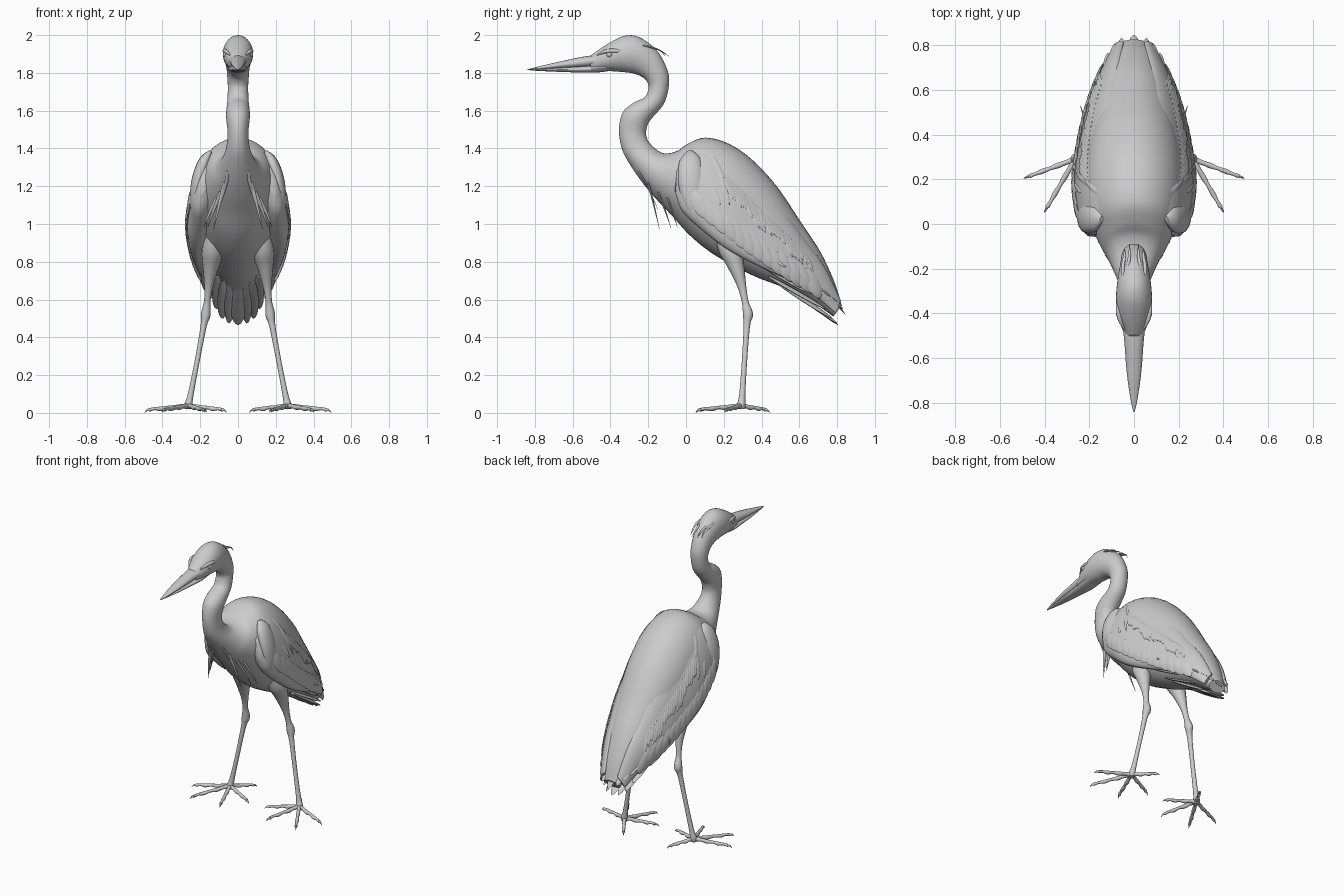
import bpy, bmesh, math, random
from mathutils import Vector as V
from mathutils.bvhtree import BVHTree

cube = bpy.data.objects.get("Cube")
if cube:
    bpy.data.objects.remove(cube)
random.seed(4)

grey = bpy.data.materials.new("plain_grey")
grey.use_nodes = True
grey.diffuse_color = (0.6, 0.6, 0.6, 1)
grey.node_tree.nodes["Principled BSDF"].inputs["Base Color"].default_value = (0.6, 0.6, 0.6, 1)


def spline(a, b, c, d, t):
    return 0.5 * (2 * b + (c - a) * t + (2 * a - 5 * b + 4 * c - d) * t ** 2
                  + (3 * b - a - 3 * c + d) * t ** 3)


def loft(bm, rings, sides=20, steps=5):
    """Skin smooth elliptical rings given as (low point, high point, half thickness)."""
    rings = [(V(a), V(b), w) for a, b, w in rings]
    n, dense = len(rings), []
    for i in range(n - 1):
        q = [rings[max(0, min(n - 1, i + k))] for k in (-1, 0, 1, 2)]
        for s in range(steps):
            dense.append([spline(*[r[k] for r in q], s / steps) for k in range(3)])
    dense.append(rings[-1])
    mids = [(a + b) / 2 for a, b, w in dense]
    loops = []
    for i, (a, b, w) in enumerate(dense):
        tangent = mids[min(i + 1, len(mids) - 1)] - mids[max(i - 1, 0)]
        u = (b - a) / 2
        v = u.cross(tangent).normalized() * max(w, 0.001)
        angles = [2 * math.pi * k / sides for k in range(sides)]
        loops.append([bm.verts.new(mids[i] + u * math.cos(t) + v * math.sin(t)) for t in angles])
    for p, q in zip(loops, loops[1:]):
        for k in range(sides):
            bm.faces.new((p[k], p[k - 1], q[k - 1], q[k]))
    bm.faces.new(loops[0])
    bm.faces.new(loops[-1][::-1])


def rod(bm, pts, axis, flat=1.0, sides=10, steps=4):
    """Tube through (x, y, z, radius) points, optionally flattened across the axis."""
    axis = V(axis).normalized()
    loft(bm, [(V(p[:3]) - axis * p[3], V(p[:3]) + axis * p[3], p[3] * flat) for p in pts],
         sides, steps)


VANE = ((0, 0.5), (0.25, 0.9), (0.5, 1), (0.75, 0.9), (0.93, 0.5), (1, 0.08))


def feather(bm, a, b, width, axis, flat=0.2):
    a, b = V(a), V(b)
    rod(bm, [(*a.lerp(b, t), width * k) for t, k in VANE], axis, flat, 8, 3)


def plane_rings(rows):
    return [((0, y1, z1), (0, y2, z2), w) for y1, z1, y2, z2, w in rows]


def finish(bm, name, mirror=False):
    bmesh.ops.recalc_face_normals(bm, faces=bm.faces)
    me = bpy.data.meshes.new(name)
    bm.to_mesh(me)
    bm.free()
    me.materials.append(grey)
    ob = bpy.data.objects.new(name, me)
    bpy.context.collection.objects.link(ob)
    if mirror:
        ob.modifiers.new("mirror", "MIRROR").use_mirror_merge = False
    bpy.ops.object.select_all(action="DESELECT")
    bpy.context.view_layer.objects.active = ob
    ob.select_set(True)
    bpy.ops.object.shade_smooth_by_angle(angle=math.radians(50))
    return me


# Head, curved neck and torso in one skin
bm = bmesh.new()
loft(bm, plane_rings([
    (-.51, 1.81, -.5, 1.895, .038), (-.42, 1.81, -.42, 1.95, .07), (-.34, 1.805, -.33, 1.995, .08),
    (-.27, 1.795, -.25, 1.99, .075), (-.22, 1.77, -.155, 1.92, .063), (-.2, 1.74, -.1, 1.82, .057),
    (-.2, 1.71, -.09, 1.74, .054), (-.22, 1.67, -.115, 1.64, .056), (-.28, 1.64, -.18, 1.56, .062),
    (-.335, 1.59, -.205, 1.52, .062), (-.355, 1.5, -.21, 1.465, .055), (-.34, 1.4, -.18, 1.415, .062),
    (-.3, 1.32, -.12, 1.375, .083), (-.235, 1.225, -.05, 1.385, .115),
    (-.165, 1.14, .01, 1.425, .155), (-.08, 1.05, .1, 1.457, .195), (.02, .94, .22, 1.428, .22),
    (.13, .85, .345, 1.345, .222), (.25, .78, .48, 1.2, .205), (.37, .72, .605, 1.015, .175),
    (.5, .67, .71, .855, .14), (.65, .6, .785, .695, .105), (.78, .51, .825, .57, .06)]), 36)
finish(bm, "head_neck_and_torso")

# Bill halves, meeting along the gape
bm = bmesh.new()
loft(bm, plane_rings([(-.42, 1.845, -.42, 1.9, .055), (-.53, 1.83, -.53, 1.888, .043),
                      (-.66, 1.824, -.66, 1.862, .033), (-.78, 1.818, -.78, 1.834, .016),
                      (-.84, 1.815, -.84, 1.819, .003)]), 16)
finish(bm, "upper_bill")
bm = bmesh.new()
loft(bm, plane_rings([(-.38, 1.815, -.38, 1.84, .05), (-.46, 1.803, -.46, 1.842, .05),
                      (-.55, 1.802, -.55, 1.836, .039), (-.66, 1.805, -.66, 1.829, .029),
                      (-.77, 1.81, -.77, 1.821, .014), (-.825, 1.813, -.825, 1.816, .003)]), 16)
finish(bm, "lower_bill")

# Eyes and brows
bm = bmesh.new()
eye = bmesh.ops.create_uvsphere(bm, u_segments=16, v_segments=10, radius=.018)
bmesh.ops.translate(bm, verts=eye["verts"], vec=(.062, -.405, 1.898))
finish(bm, "eyes", True)
bm = bmesh.new()
rod(bm, [(.042, -.47, 1.895, .004), (.062, -.43, 1.913, .01), (.071, -.38, 1.917, .011),
         (.072, -.33, 1.912, .004)], (0, 0, 1))
finish(bm, "brows", True)

# Crest plumes
bm = bmesh.new()
for x, y in ((.02, -.09), (.042, -.11)):
    rod(bm, [(x, -.27, 1.955, .004), (x + .008, -.2, 1.94, .008), (x, -.14, 1.92, .006),
             (x, y, 1.888, .001)], (1, 0, 0), .6)
finish(bm, "crest_plumes", True)

# Folded wings
bm = bmesh.new()
loft(bm, [
    ((.2, -.055, 1.16), (.165, -.05, 1.28), .02), ((.215, -.02, 1.07), (.13, .01, 1.37), .06),
    ((.22, .06, .99), (.1, .12, 1.395), .083), ((.235, .17, .9), (.09, .25, 1.345), .083),
    ((.23, .28, .83), (.085, .385, 1.225), .073), ((.21, .42, .76), (.08, .51, 1.085), .062),
    ((.18, .55, .7), (.075, .63, .915), .048), ((.13, .68, .62), (.065, .73, .775), .034),
    ((.09, .79, .53), (.05, .815, .605), .014)], 28)
wing = finish(bm, "wings", True)
wing_tree = BVHTree.FromPolygons([v.co.copy() for v in wing.vertices],
                                 [tuple(p.vertices) for p in wing.polygons])


def on_wing(y, z, lift):
    """Point and normal on the outer wing surface at a given side position."""
    hit, normal = wing_tree.ray_cast(V((1, y, z)), V((-1, 0, 0)))[:2]
    if hit is None:
        near, normal = wing_tree.find_nearest(V((.25, y, z)))[:2]
        hit = V((near.x, y, z))
    if normal.x < 0:
        normal = -normal
    return hit + normal * lift, normal


def wing_feather(bm, start, end, width, lift):
    """Feather that hugs the wing from start to end, given as (y, z)."""
    start, end = V(start), V(end)
    spots = [on_wing(*start.lerp(end, t), lift * t) for t, k in VANE]
    axis = spots[2][1].cross(spots[-1][0] - spots[0][0])
    rod(bm, [(*p, width * k) for (p, n), (t, k) in zip(spots, VANE)], axis, .22, 8, 3)


# Broad shoulder pads at the wing bend
bm = bmesh.new()
rod(bm, [(.145, .02, 1.385, .015), (.172, .022, 1.34, .056), (.2, .026, 1.26, .07),
         (.217, .035, 1.17, .067), (.224, .05, 1.08, .05), (.222, .07, 1.02, .012)],
    (-.1, 1, .1), .55, 16)
finish(bm, "shoulders", True)

# Covert feathers along the lower wing edge
bm = bmesh.new()
for i in range(13):
    t = i / 12
    y, z = .03 + .6 * t, 1.1 - .5 * t + .08 * t * t
    wing_feather(bm, (y, z + .08), (y + .08, z - .07), .036, .007)
finish(bm, "wing_coverts", True)

# Long fringe plumes over the wing
bm = bmesh.new()
for i in range(22):
    t = i / 21
    y, z = .19 + .43 * t, 1.27 - .4 * t
    drop = random.uniform(.12, .21) * (1 - .3 * t)
    wing_feather(bm, (y, z), (y + drop * .4, z - drop), .012, .008)
for a, b in (((.13, 1.38), (.2, 1.24)), ((.17, 1.3), (.23, 1.1)), ((.14, 1.2), (.18, 1.1))):
    wing_feather(bm, a, b, .012, .008)
finish(bm, "fringe_plumes", True)

# Flight and tail feathers with rounded tips
bm = bmesh.new()
for a, b, w in (((.045, .58, .84), (.055, .83, .55), .034),
                ((.08, .54, .89), (.085, .805, .585), .034),
                ((.11, .49, .88), (.115, .765, .615), .032),
                ((.14, .44, .86), (.14, .71, .63), .03),
                ((.175, .4, .78), (.16, .64, .64), .028),
                ((.04, .5, .69), (.045, .8, .475), .03),
                ((.08, .48, .69), (.08, .775, .5), .03),
                ((.11, .44, .72), (.11, .74, .55), .028)):
    feather(bm, a, b, w, (1, 0, -.35), .28)
finish(bm, "flight_feathers", True)
bm = bmesh.new()
feather(bm, (0, .55, .88), (0, .845, .52), .04, (1, 0, 0))
feather(bm, (0, .52, .68), (0, .805, .465), .04, (1, 0, 0))
finish(bm, "centre_tail_feathers")

# Hanging breast plumes
bm = bmesh.new()
for a, m, b in (((.07, -.2, 1.22), (.1, -.17, 1.1), (.13, -.14, .97)),
                ((.09, -.15, 1.17), (.13, -.11, 1.07), (.16, -.08, .98)),
                ((.11, -.1, 1.14), (.15, -.07, 1.06), (.18, -.045, .98)),
                ((.05, -.25, 1.28), (.07, -.2, 1.19), (.1, -.15, 1.08))):
    rod(bm, [(*a, .012), (*m, .008), (*b, .001)], (1, 0, 0), .5, 8)
finish(bm, "breast_plumes", True)

# Stray flank feathers
bm = bmesh.new()
feather(bm, (.205, .42, .84), (.24, .53, .77), .007, (0, 1, 1), .4)
finish(bm, "flank_feathers", True)

# Legs, from feathered thigh through the joint to the ankle
bm = bmesh.new()
rod(bm, [(.125, .2, .95, .05), (.135, .235, .85, .06), (.145, .265, .77, .044),
         (.155, .295, .67, .024), (.163, .313, .59, .018), (.168, .325, .545, .025),
         (.172, .328, .51, .026), (.182, .322, .46, .017), (.215, .31, .28, .014),
         (.25, .298, .1, .016), (.262, .293, .045, .022), (.264, .29, .02, .018)],
    (0, 1, 0), .95, 16)
finish(bm, "legs", True)

# Spread toes with claws
bm = bmesh.new()
ankle = V((.263, .29, .035))
for x, y in ((.468, .214), (.388, .075), (.185, .08), (.085, .215), (.18, .42)):
    tip = V((x, y, .016))
    ahead = (tip - ankle).normalized()
    pts = []
    for t, r, lift in ((0, .016, 0), (.2, .011, .004), (.38, .013, 0), (.55, .009, .004),
                       (.72, .012, .0), (.87, .008, .004), (1, .01, 0)):
        p = ankle.lerp(tip, t)
        pts.append((p.x, p.y, p.z + lift, r))
    rod(bm, pts, (0, 0, 1), 1, 10, 3)
    claw = tip + ahead * .028
    rod(bm, [(*tip, .008), (*tip.lerp(claw, .5), .006), (claw.x, claw.y, .002, .001)],
        (0, 0, 1), .8, 8)
finish(bm, "toes", True)
